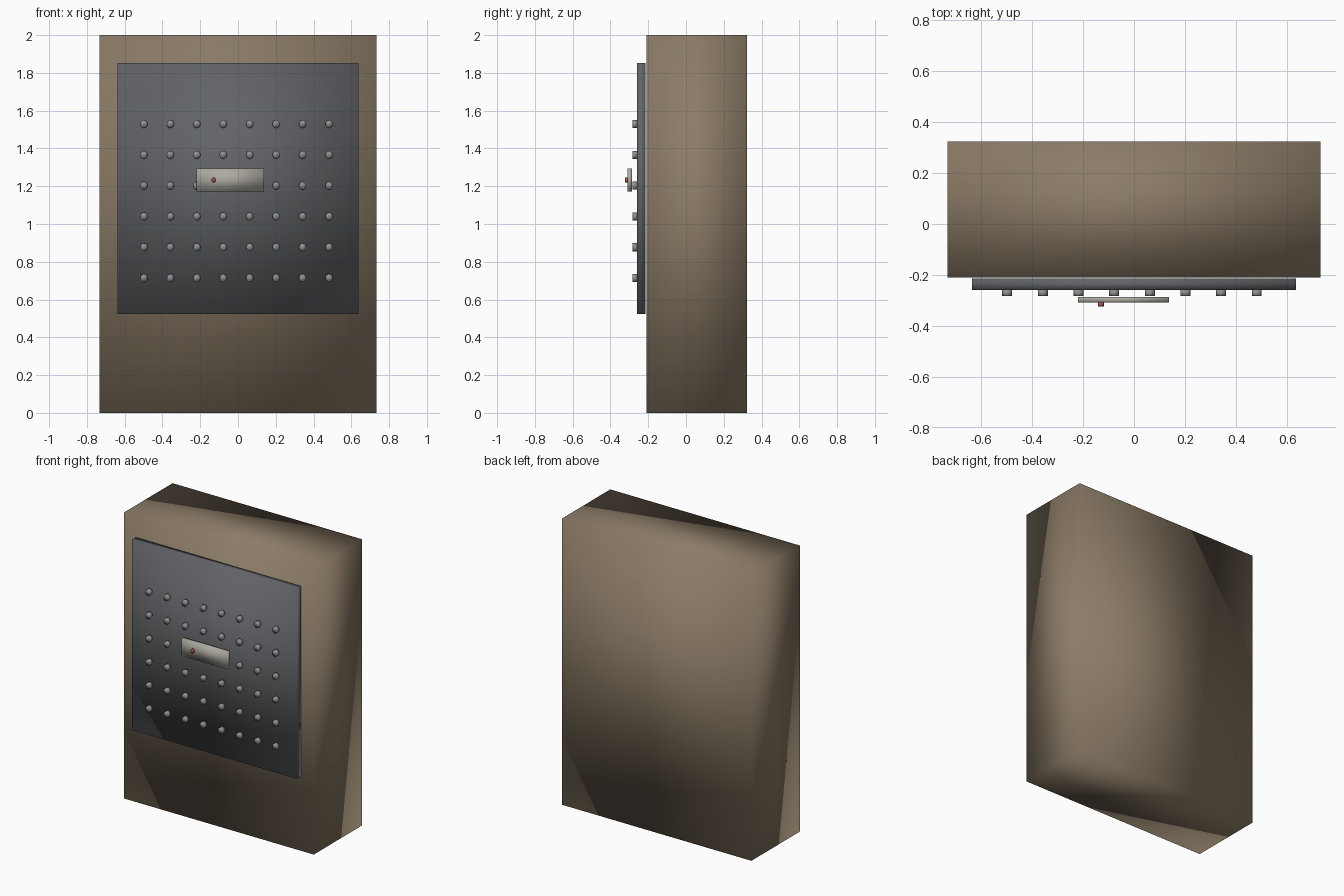
import bpy, math

if "Cube" in bpy.data.objects:
    bpy.data.objects.remove(bpy.data.objects["Cube"])


def material(name, rgb):
    m = bpy.data.materials.new(name)
    m.diffuse_color = (*rgb, 1)
    m.use_nodes = True
    m.node_tree.nodes["Principled BSDF"].inputs["Base Color"].default_value = m.diffuse_color
    return m


def finish(obj, name, mat):
    obj.name = name
    obj.data.materials.append(mat)
    # fully smooth normals, as the source shades even its boxes softly
    for p in obj.data.polygons:
        p.use_smooth = True
    return obj


def box(name, x, y, z, mat):
    lo, hi = zip(x, y, z)
    bpy.ops.mesh.primitive_cube_add(size=1, location=[(a + b) / 2 for a, b in zip(lo, hi)])
    obj = bpy.context.object
    obj.scale = [b - a for a, b in zip(lo, hi)]
    bpy.ops.object.transform_apply(location=False, rotation=False, scale=True)
    return finish(obj, name, mat)


def peg(name, x, z, y, rx, rz, mat, sides=12):
    # short cylinder pointing along y
    bpy.ops.mesh.primitive_cylinder_add(vertices=sides, radius=1, depth=y[1] - y[0],
                                        location=(x, sum(y) / 2, z),
                                        rotation=(math.pi / 2, 0, 0))
    obj = bpy.context.object
    obj.scale = (rx, rz, 1)
    bpy.ops.object.transform_apply(location=False, rotation=True, scale=True)
    return finish(obj, name, mat)


brown = material("brown", (0.26, 0.20, 0.135))
dark = material("dark_metal", (0.12, 0.125, 0.135))
steel = material("steel", (0.28, 0.28, 0.28))
pale = material("pale_metal", (0.42, 0.40, 0.36))
red = material("red", (0.36, 0.09, 0.07))

# Cabinet and front plate
box("cabinet", (-0.733, 0.733), (-0.21, 0.324), (0, 2), brown)
box("front_plate", (-0.637, 0.637), (-0.259, -0.215), (0.523, 1.853), dark)

# Grid of studs
for row in range(6):
    for col in range(8):
        peg(f"stud_{row}_{col}", -0.498 + col * 0.14, 0.714 + row * 0.163,
            (-0.283, -0.259), 0.0195, 0.0215, steel)

# Label bar with small red button
box("bar", (-0.219, 0.137), (-0.309, -0.287), (1.172, 1.294), pale)
peg("bar_button", -0.13, 1.233, (-0.324, -0.309), 0.012, 0.014, red)
